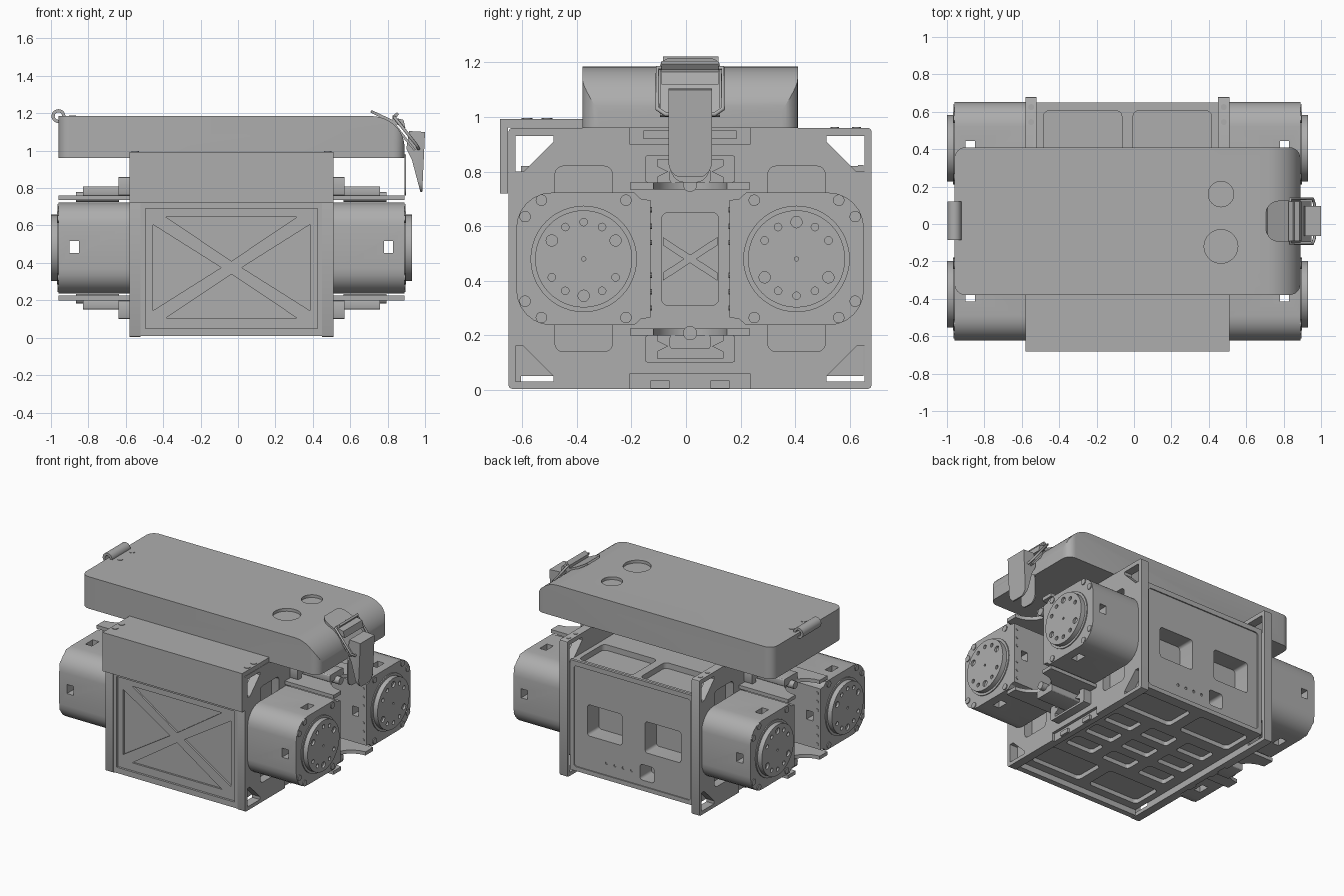
import bpy, bmesh, math
from mathutils import Vector

cube = bpy.data.objects.get("Cube")
if cube:
    bpy.data.objects.remove(cube)

OFFSET = Vector((-0.035, 0.015, 0))   # symmetry centre of the chassis
MID = 0.48                            # height of the drive axes

grey = bpy.data.materials.new("mid_grey")
grey.use_nodes = True
grey.diffuse_color = (0.42, 0.42, 0.42, 1)
grey.node_tree.nodes["Principled BSDF"].inputs["Base Color"].default_value = (0.42, 0.42, 0.42, 1)


def prism(name, pts, axis, a, b):
    """Extrude a 2D outline along x (y,z), y (x,z) or z (x,y)."""
    place = {"x": lambda p, t: (t, p[0], p[1]),
             "y": lambda p, t: (p[0], t, p[1]),
             "z": lambda p, t: (p[0], p[1], t)}[axis]
    bm = bmesh.new()
    low = [bm.verts.new(Vector(place(p, a)) + OFFSET) for p in pts]
    high = [bm.verts.new(Vector(place(p, b)) + OFFSET) for p in pts]
    bm.faces.new(low)
    bm.faces.new(high)
    for i in range(len(pts)):
        j = (i + 1) % len(pts)
        bm.faces.new((low[i], low[j], high[j], high[i]))
    bmesh.ops.recalc_face_normals(bm, faces=bm.faces)
    mesh = bpy.data.meshes.new(name)
    bm.to_mesh(mesh)
    bm.free()
    mesh.materials.append(grey)
    obj = bpy.data.objects.new(name, mesh)
    bpy.context.collection.objects.link(obj)
    return obj


def rect(c, d, w, h, r=0.0, n=5):
    """Rectangle outline with centre, half sizes and corner radius."""
    if r == 0:
        return [(c - w, d - h), (c + w, d - h), (c + w, d + h), (c - w, d + h)]
    pts = []
    for k, (sx, sy) in enumerate(((1, 1), (-1, 1), (-1, -1), (1, -1))):
        for i in range(n + 1):
            t = math.radians(90 * (k + i / n))
            pts.append((c + sx * (w - r) + r * math.cos(t), d + sy * (h - r) + r * math.sin(t)))
    return pts


def circle(c, d, r, n=32):
    return [(c + r * math.cos(2 * math.pi * i / n), d + r * math.sin(2 * math.pi * i / n)) for i in range(n)]


def box(name, x0, x1, y0, y1, z0, z1):
    return prism(name, rect((x0 + x1) / 2, (y0 + y1) / 2, abs(x1 - x0) / 2, (y1 - y0) / 2), "z", z0, z1)


def cut(obj, pts, axis, a, b, mode="DIFFERENCE"):
    tool = prism("cutter", pts, axis, a, b)
    mod = obj.modifiers.new("cut", "BOOLEAN")
    mod.operation, mod.solver, mod.object = mode, "EXACT", tool
    bpy.context.view_layer.objects.active = obj
    bpy.ops.object.modifier_apply(modifier=mod.name)
    bpy.data.objects.remove(tool)


def wire(name, pts, radius):
    cu = bpy.data.curves.new(name, "CURVE")
    cu.dimensions, cu.bevel_depth, cu.bevel_resolution = "3D", radius, 2
    sp = cu.splines.new("POLY")
    sp.points.add(len(pts) - 1)
    for p, q in zip(sp.points, pts):
        p.co = (*(Vector(q) + OFFSET), 1)
    sp.use_cyclic_u = True
    cu.materials.append(grey)
    bpy.context.collection.objects.link(bpy.data.objects.new(name, cu))


# central case with pockets above and below
case = box("case", -0.485, 0.485, -0.62, 0.62, 0.05, 0.82)
for u in (-0.24, 0.24):
    for v in (-0.45, 0.45):
        cut(case, rect(u, v, 0.21, 0.14, 0.03), "z", 0.78, 0.9)
        cut(case, rect(u, v, 0.2, 0.11, 0.03), "z", 0.0, 0.08)
for u in (-0.3, 0, 0.3):
    for v in (-0.19, 0, 0.19):
        cut(case, rect(u, v, 0.11, 0.06, 0.02), "z", 0.0, 0.08)

# front panel with crossed ribs
front = box("front_panel", -0.485, 0.485, -0.66, -0.62, 0.01, 0.75)
cut(front, rect(0, 0.37, 0.46, 0.32), "y", -0.7, -0.645)
PZ = 0.375
for s in (-1, 1):
    cut(front, [(-0.35 * s, PZ + 0.27 * s), (0.35 * s, PZ + 0.27 * s), (0, PZ + 0.035 * s)], "y", -0.7, -0.632)
    cut(front, [(0.42 * s, PZ - 0.23), (0.42 * s, PZ + 0.23), (0.055 * s, PZ)], "y", -0.7, -0.632)

# rear panel with connector windows
rear = box("rear_panel", -0.485, 0.485, 0.615, 0.635, 0.05, 0.825)
cut(rear, rect(0, 0.435, 0.455, 0.355, 0.02), "y", 0.627, 0.7)
for c, d, w, h in ((0.22, 0.43, 0.135, 0.11), (-0.235, 0.43, 0.14, 0.11), (-0.11, 0.175, 0.055, 0.055)):
    cut(case, rect(c, d, w, h, 0.02), "y", 0.5, 0.7)
    cut(rear, rect(c, d, w, h, 0.02), "y", 0.5, 0.7)
for i in range(4):
    cut(rear, circle(0.01 + 0.065 * i, 0.165, 0.01, 10), "y", 0.62, 0.7)

for s, side in ((1, "left"), (-1, "right")):
    # side plate with corner lightening holes and rounded openings
    plate = prism(side + "_side_plate", rect(0, MID + 0.002, 0.665, 0.478, 0.012, 2), "x", 0.485 * s, 0.545 * s)
    for f in (-1, 1):
        for g in (-1, 1):
            tri = [(0.64, 0.45), (0.5, 0.45), (0.5, 0.43), (0.61, 0.32), (0.64, 0.32)]
            cut(plate, [(f * a, MID + g * b) for a, b in tri], "x", 0.4 * s, 0.6 * s)
        cut(plate, rect(f * 0.39, MID, 0.105, 0.34, 0.03), "x", 0.4 * s, 0.6 * s)
    cut(plate, rect(0, MID, 0.105, 0.17, 0.025), "x", 0.4 * s, 0.6 * s)
    for z in (0.02, 0.94):
        cut(plate, rect(0, z, 0.22, 0.04), "x", 0.525 * s, 0.6 * s)
    for v in (-0.11, 0.11):
        box(side + "_foot_block", 0.515 * s, 0.54 * s, v - 0.035, v + 0.035, 0.006, 0.035)
        box(side + "_top_block", 0.515 * s, 0.54 * s, v - 0.06, v + 0.06, 0.92, 0.95)
    # brace behind the side window
    for g in (-1, 1):
        prism(side + "_window_brace", [(-0.1, MID - g * 0.08), (-0.1, MID - g * 0.05),
              (0.1, MID + g * 0.08), (0.1, MID + g * 0.05)], "x", 0.48 * s, 0.495 * s)

    # scooped brackets above and below the drives, with rail and slide
    scoop = [((0.925 - 0.15 * math.cos(t)) * s, 0.135 * math.sin(t))
             for t in [math.radians(15 * i) for i in range(-6, 7)]]
    for g, level in ((1, "upper"), (-1, "lower")):
        outline = [(0.545 * s, -0.22), (0.925 * s, -0.22)] + scoop + [(0.925 * s, 0.22), (0.545 * s, 0.22)]
        prism(f"{side}_{level}_bracket", outline, "z", MID + g * 0.255, MID + g * 0.28)
        rail = prism(f"{side}_{level}_rail", rect(0, MID + g * 0.33, 0.165, 0.05, 0.01, 2),
                     "x", 0.54 * s, 0.605 * s)
        cut(rail, [(-0.12, MID + g * 0.27), (-0.12, MID + g * 0.3), (-0.08, MID + g * 0.32),
                   (-0.12, MID + g * 0.34), (-0.12, MID + g * 0.365),
                   (0.12, MID + g * 0.365), (0.12, MID + g * 0.34), (0.08, MID + g * 0.32),
                   (0.12, MID + g * 0.3), (0.12, MID + g * 0.27)], "x", 0.56 * s, 0.7 * s)
        prism(f"{side}_{level}_slide", rect(0, MID + g * 0.304, 0.075, 0.025, 0.01, 3),
              "x", 0.545 * s, 0.795 * s)
        prism(f"{side}_{level}_pin", circle(0, MID + g * 0.272, 0.026, 20), "x", 0.6 * s, 0.83 * s)

    # drive units: rounded outside, nearly square towards each other
    for f, end in ((1, "rear"), (-1, "front")):
        c = 0.39 * f
        shell = rect(0, 0, 0.247, 0.243, 0.13, 6)
        half = shell[21:] + shell[:7] + [(-0.185, 0.243), (-0.21, 0.22), (-0.245, 0.215),
                                         (-0.245, -0.215), (-0.21, -0.22), (-0.185, -0.243)]
        drive = prism(f"{end}_{side}_drive", [(c + f * a, MID + b) for a, b in half],
                      "x", 0.545 * s, 0.925 * s)
        cut(drive, rect(0.84 * s, MID + 0.005, 0.025, 0.032), "y", c - 0.3, c + 0.3)
        cut(drive, rect(0.84 * s, c, 0.025, 0.04), "z", 0.1, 0.9)
        for b in (-1, 1):
            for p, q in ((0.215, 0.155), (0.155, 0.215), (-0.155, 0.215)):
                prism("drive_screw", circle(c + f * p, MID + b * q, 0.021, 14), "x", 0.92 * s, 0.931 * s)
            for q in (0.06, 0.12, 0.18):
                prism("inner_screw", circle(0.9 * s, MID + b * q, 0.01, 10), "y", f * 0.14, f * 0.15)
        prism(f"{end}_{side}_drive_ring", circle(c, MID, 0.195, 48), "x", 0.92 * s, 0.932 * s)
        hub = prism(f"{end}_{side}_hub", circle(c, MID, 0.178, 48), "x", 0.92 * s, 0.965 * s)
        cut(hub, circle(c, MID, 0.008, 10), "x", 0.95 * s, 1.0 * s)
        for i in (1, 2, 3, 4, 5, 7, 8, 9, 10, 11):
            t = math.radians(30 * i)
            big = i % 4 == (1 if f < 0 else 3)
            cut(hub, circle(c + 0.135 * math.cos(t), MID + 0.135 * math.sin(t), 0.021 if big else 0.014, 12),
                "x", 0.95 * s, 1.0 * s)

# folded front cover
prism("front_cover", [(-0.697, 0.72), (-0.667, 0.72), (-0.667, 0.962), (-0.37, 0.962),
                      (-0.37, 0.993), (-0.697, 0.993)], "x", -0.545, 0.545)
for u in (-0.515, 0.515):
    for v in (-0.525, -0.598):
        prism("cover_screw", circle(u, v, 0.02, 16), "z", 0.985, 0.997)
    for v in (0.53, 0.61):
        prism("plate_screw", circle(u, v, 0.016, 16), "z", 0.95, 0.963)
box("lid_support", -0.2, 0.2, -0.12, 0.12, 0.75, 0.965)

# lid with one rolled end and two shallow dishes
lid = prism("lid", rect(0, 0, 0.925, 0.395, 0.06, 6), "z", 0.96, 1.185)
roll = [(0.745 + 0.18 * math.sin(t), 1.02 + 0.165 * math.cos(t))
        for t in [math.radians(7.5 * i) for i in range(13)]]
cut(lid, [(-1, 0.9), (0.925, 0.9)] + roll[::-1] + [(-1, 1.185)], "y", -0.6, 0.6, "INTERSECT")
for v, r in ((0.145, 0.068), (-0.135, 0.09)):
    cut(lid, circle(0.5, v, r, 40), "z", 1.165, 1.25)
for v in (-0.065, 0.07):
    prism("hinge_screw", circle(-0.85, v, 0.018, 16), "z", 1.18, 1.188)

# hinge barrel
barrel = prism("hinge_barrel", circle(-0.925, 1.185, 0.037, 24), "y", -0.1, 0.105)
cut(barrel, circle(-0.925, 1.185, 0.02, 20), "y", -0.2, 0.2)

# latch: base plate, hook, wire loop, lever and catch
base = prism("latch_base", [(0.742, 1.205), (0.75, 1.217), (0.86, 1.165), (0.985, 1.005),
                            (0.975, 1.0), (0.85, 1.15)], "y", -0.11, 0.11)
cut(base, rect(0.9, 0, 0.16, 0.11, 0.07), "z", 0.9, 1.3, "INTERSECT")
prism("latch_hook", [(0.86, 1.15), (0.86, 1.185), (0.885, 1.205), (0.895, 1.195), (0.88, 1.175),
                     (0.92, 1.165), (0.93, 1.12)], "y", -0.105, 0.105)
wire("latch_loop", [(0.87, -0.12, 1.18), (0.99, -0.12, 1.03), (1.0, -0.09, 1.01), (1.0, 0.09, 1.01),
                    (0.99, 0.12, 1.03), (0.87, 0.12, 1.18)], 0.008)
lever = prism("latch_lever", [(0.935, 1.01), (0.95, 1.105), (1.035, 1.1), (1.02, 0.78),
                              (1.01, 0.78), (0.965, 0.95)], "y", -0.08, 0.08)
cut(lever, rect(0, 0.98, 0.08, 0.205, 0.06), "x", 0.8, 1.1, "INTERSECT")
prism("latch_catch", rect(0, 0.87, 0.07, 0.11, 0.05), "x", 0.925, 0.934)

bpy.ops.object.select_all(action="DESELECT")
for obj in bpy.context.scene.objects:
    if obj.type == "MESH":
        obj.select_set(True)
        bpy.context.view_layer.objects.active = obj
bpy.ops.object.shade_smooth_by_angle(angle=math.radians(25))
